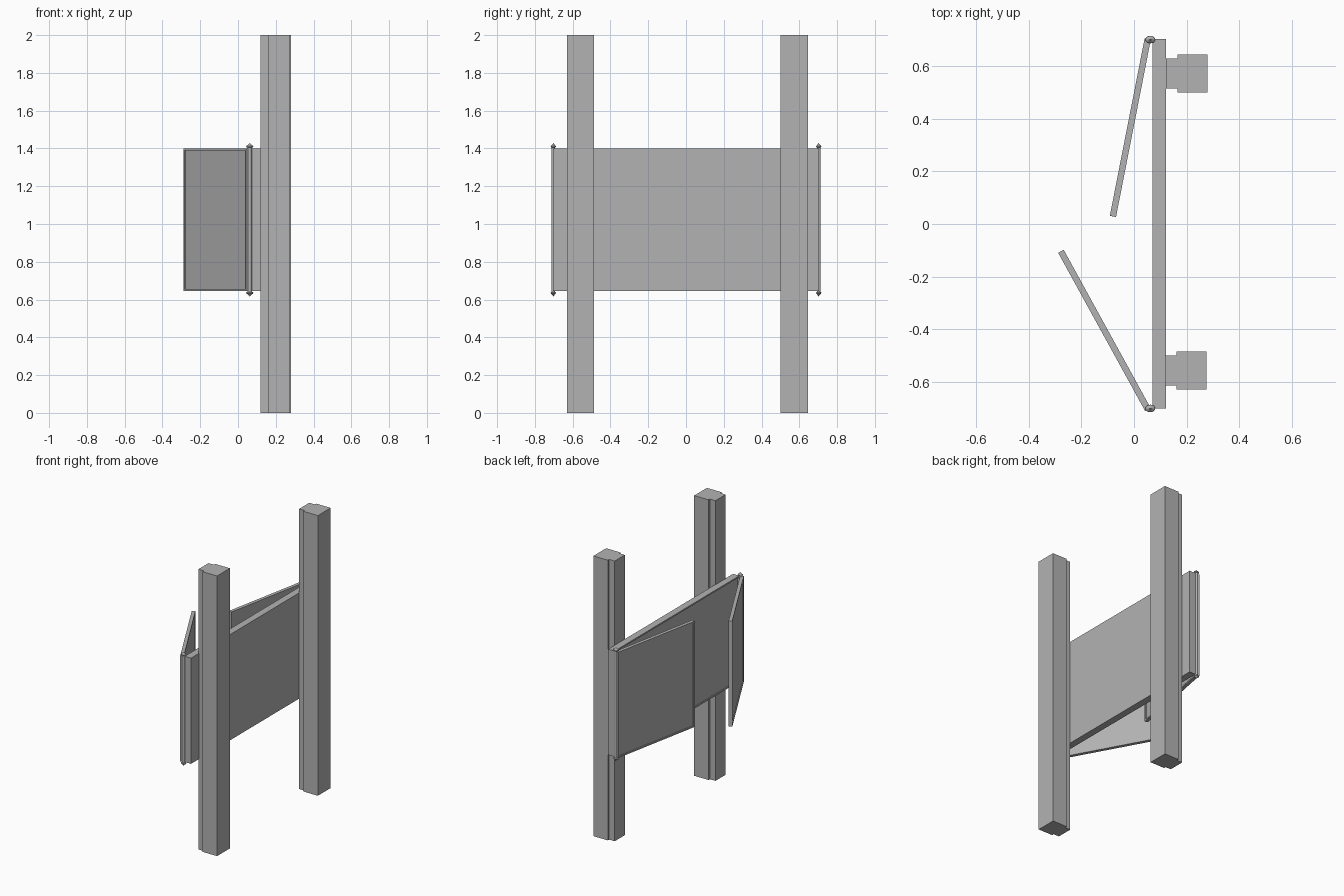
import bpy, bmesh, math
from mathutils import Matrix

if "Cube" in bpy.data.objects:
    bpy.data.objects.remove(bpy.data.objects["Cube"])

grey = bpy.data.materials.new("plain grey")
grey.diffuse_color = (0.45, 0.45, 0.45, 1)
grey.use_nodes = True
grey.node_tree.nodes["Principled BSDF"].inputs["Base Color"].default_value = grey.diffuse_color

Z0, Z1 = 0.645, 1.40          # bottom and top of the board and doors


def finish(name, bm):
    bmesh.ops.recalc_face_normals(bm, faces=bm.faces)
    me = bpy.data.meshes.new(name)
    bm.to_mesh(me)
    bm.free()
    me.materials.append(grey)
    ob = bpy.data.objects.new(name, me)
    bpy.context.collection.objects.link(ob)
    return ob


def extrude_profile(name, pts, z0, z1):
    bm = bmesh.new()
    face = bm.faces.new([bm.verts.new((x, y, z0)) for x, y in pts])
    new = bmesh.ops.extrude_face_region(bm, geom=[face])["geom"]
    bmesh.ops.translate(bm, vec=(0, 0, z1 - z0),
                        verts=[v for v in new if isinstance(v, bmesh.types.BMVert)])
    return finish(name, bm)


def framed_panel(name, x0, x1, y0, y1, sides, margin, depth):
    """Box whose faces towards the given x signs are sunk inside a thin frame."""
    bm = bmesh.new()
    bmesh.ops.create_cube(bm, size=1)
    bmesh.ops.scale(bm, vec=(x1 - x0, y1 - y0, Z1 - Z0), verts=bm.verts)
    bmesh.ops.translate(bm, vec=((x0 + x1) / 2, (y0 + y1) / 2, (Z0 + Z1) / 2), verts=bm.verts)
    bm.normal_update()
    for s in sides:
        face = [f for f in bm.faces if f.normal.x * s > 0.9][0]
        bmesh.ops.inset_region(bm, faces=[face], thickness=margin)
        new = bmesh.ops.extrude_discrete_faces(bm, faces=[face])["faces"][0]
        bmesh.ops.translate(bm, vec=(-s * depth, 0, 0), verts=new.verts)
    return finish(name, bm)


def lathe(name, profile, x, y, squash=1.0, n=16):
    bm = bmesh.new()
    verts = [bm.verts.new((r, 0, z)) for r, z in profile]
    edges = [bm.edges.new(p) for p in zip(verts, verts[1:])]
    bmesh.ops.spin(bm, geom=verts + edges, axis=(0, 0, 1), cent=(0, 0, 0),
                   angle=2 * math.pi, steps=n, use_duplicate=False)
    bmesh.ops.remove_doubles(bm, verts=bm.verts, dist=0.0001)
    bmesh.ops.scale(bm, vec=(1, squash, 1), verts=bm.verts)
    bmesh.ops.translate(bm, vec=(x, y, 0), verts=bm.verts)
    return finish(name, bm)


# posts: square timber with a narrower tongue against the board
for label, x, y in (("left", 0.118, -0.558), ("right", 0.122, 0.573)):
    a, b = 0.057, 0.072
    extrude_profile(label + "_post",
                    [(x, y - a), (x + 0.044, y - a), (x + 0.044, y - b), (x + 0.158, y - b),
                     (x + 0.158, y + b), (x + 0.044, y + b), (x + 0.044, y + a), (x, y + a)],
                    0, 2)

# notice board back with a shallow sunk face
framed_panel("board", 0.071, 0.121, -0.703, 0.705, (-1,), 0.015, 0.006)

# two swung-open doors with hinge rods and pointed end knobs
for label, sign, angle in (("left", -1, 28.8), ("right", 1, 11.1)):
    hx, hy = 0.062, sign * 0.702
    y0, y1 = sorted((0, -sign * 0.688))
    door = framed_panel(label + "_door", -0.022, 0.002, y0, y1, (-1, 1), 0.015, 0.006)
    door.data.transform(Matrix.Translation((hx, hy, 0)) @
                        Matrix.Rotation(math.radians(-sign * angle), 4, 'Z'))
    lathe(label + "_hinge_rod", [(0, Z0), (0.011, Z0), (0.011, Z1), (0, Z1)], hx, hy)
    for end, z, d in (("top", Z1, 1), ("bottom", Z0, -1)):
        lathe(label + "_" + end + "_knob",
              [(0, z), (0.013, z), (0.013, z + d * 0.004), (0.019, z + d * 0.008),
               (0.018, z + d * 0.013), (0.008, z + d * 0.02), (0, z + d * 0.029)],
              hx, hy, 0.75)
